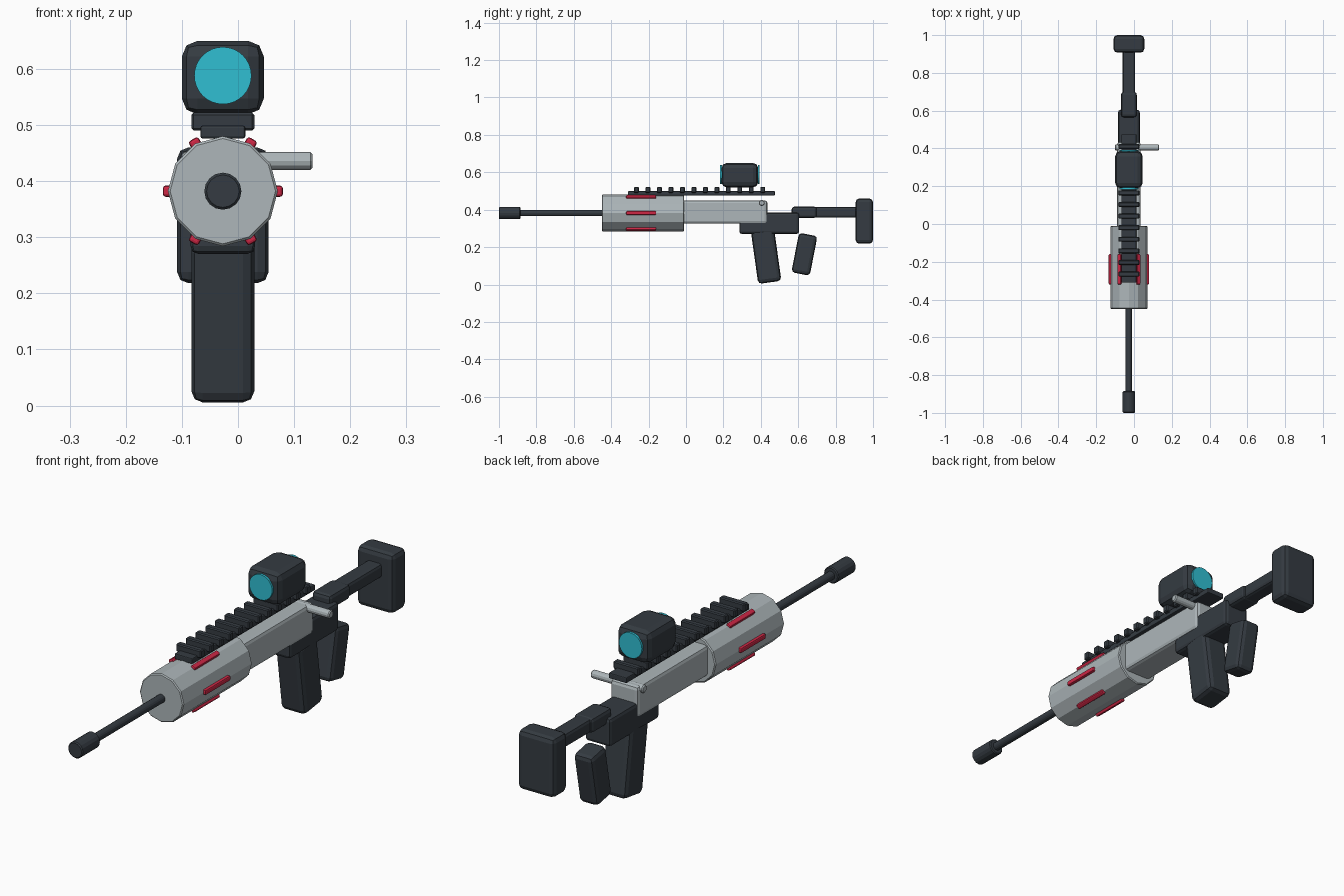
import bpy, math
from mathutils import Matrix, Vector

old = bpy.data.objects.get("Cube")
if old:
    bpy.data.objects.remove(old, do_unlink=True)

CX = -0.027      # centre plane of the body
AXIS_Z = 0.382   # barrel axis height


def material(name, rgb):
    m = bpy.data.materials.new(name)
    m.use_nodes = True
    col = (*rgb, 1)
    m.diffuse_color = col
    bsdf = next(n for n in m.node_tree.nodes if n.type == 'BSDF_PRINCIPLED')
    bsdf.inputs["Base Color"].default_value = col
    bsdf.inputs["Roughness"].default_value = 0.6
    return m


dark = material("dark gunmetal", (0.035, 0.044, 0.054))
grey = material("light grey", (0.42, 0.47, 0.49))
red = material("red accent", (0.62, 0.02, 0.06))
cyan = material("cyan glass", (0.03, 0.52, 0.65))


def finish(name, mat, bevel, segments):
    ob = bpy.context.object
    ob.name = name
    ob.data.materials.append(mat)
    if bevel:
        mod = ob.modifiers.new("edge bevel", 'BEVEL')
        mod.width = bevel
        mod.segments = segments
        mod.limit_method = 'ANGLE'
        mod.angle_limit = math.radians(40)
    return ob


def box(name, mat, size, centre, bevel=0.01, tilt=0, segments=2):
    """Bevelled box; tilt turns it about the x axis in degrees."""
    bpy.ops.mesh.primitive_cube_add(size=1)
    place = Matrix.Translation(centre) @ Matrix.Rotation(math.radians(tilt), 4, 'X')
    bpy.context.object.data.transform(place @ Matrix.Diagonal((*size, 1)))
    return finish(name, mat, bevel, segments)


def span(name, mat, width, y, z, bevel=0.01, segments=2):
    """Box on the centre plane given by its y and z ranges."""
    return box(name, mat, (width, y[1] - y[0], z[1] - z[0]),
               (CX, sum(y) / 2, sum(z) / 2), bevel, 0, segments)


def rod(name, mat, radius, start, end, sides=16, bevel=0.0):
    """Cylinder between two points."""
    a, b = Vector(start), Vector(end)
    bpy.ops.mesh.primitive_cylinder_add(vertices=sides, radius=radius, depth=(b - a).length)
    turn = (b - a).to_track_quat('Z', 'Y').to_matrix().to_4x4()
    bpy.context.object.data.transform(Matrix.Translation((a + b) / 2) @ turn)
    return finish(name, mat, bevel, 1)


def along(name, mat, radius, y0, y1, z=AXIS_Z, sides=16, bevel=0.0):
    return rod(name, mat, radius, (CX, y0, z), (CX, y1, z), sides, bevel)


# Barrel and handguard
along("muzzle", dark, 0.033, -1.0, -0.885, bevel=0.004)
along("barrel", dark, 0.017, -0.9, -0.43)
along("handguard", grey, 0.098, -0.45, -0.01, sides=12, bevel=0.004)

# Six accent strips around the handguard
for i in range(6):
    strip = box("accent_strip_%d" % (i + 1), red, (0.022, 0.16, 0.02), (0.096, -0.24, 0), 0.005)
    strip.data.transform(Matrix.Translation((CX, 0, AXIS_Z)) @ Matrix.Rotation(i * math.pi / 3, 4, 'Y'))

# Receiver and bolt handle
span("receiver", grey, 0.125, (-0.03, 0.435), (0.325, 0.45), 0.014)
rod("bolt_handle", grey, 0.016, (-0.1, 0.405, 0.436), (0.133, 0.405, 0.436), 12, 0.004)
span("lower_receiver", dark, 0.115, (0.285, 0.605), (0.27, 0.385), 0.014)

# Top rail with cross teeth
span("rail_base", dark, 0.08, (-0.31, 0.475), (0.476, 0.499), 0.004)
for i in range(12):
    y = -0.265 + i * 0.0614
    span("rail_tooth_%d" % (i + 1), dark, 0.112, (y - 0.013, y + 0.013), (0.49, 0.522), 0.004, 1)

# Sight with a lens at each end
span("sight_body", dark, 0.146, (0.19, 0.386), (0.519, 0.65), 0.028)
along("front_lens", cyan, 0.051, 0.183, 0.192, 0.588, 32)
along("rear_lens", cyan, 0.051, 0.384, 0.393, 0.588, 32)

# Magazine and rear grip
box("magazine", dark, (0.112, 0.125, 0.29), (CX, 0.428, 0.155), 0.02, 8)
box("rear_grip", dark, (0.085, 0.1, 0.215), (CX, 0.633, 0.162), 0.018, -11)

# Stock
span("stock_collar", dark, 0.083, (0.565, 0.7), (0.356, 0.416), 0.014)
span("stock_tube", dark, 0.066, (0.66, 0.93), (0.358, 0.414), 0.012)
span("butt_plate", dark, 0.163, (0.907, 1.0), (0.218, 0.46), 0.02)
